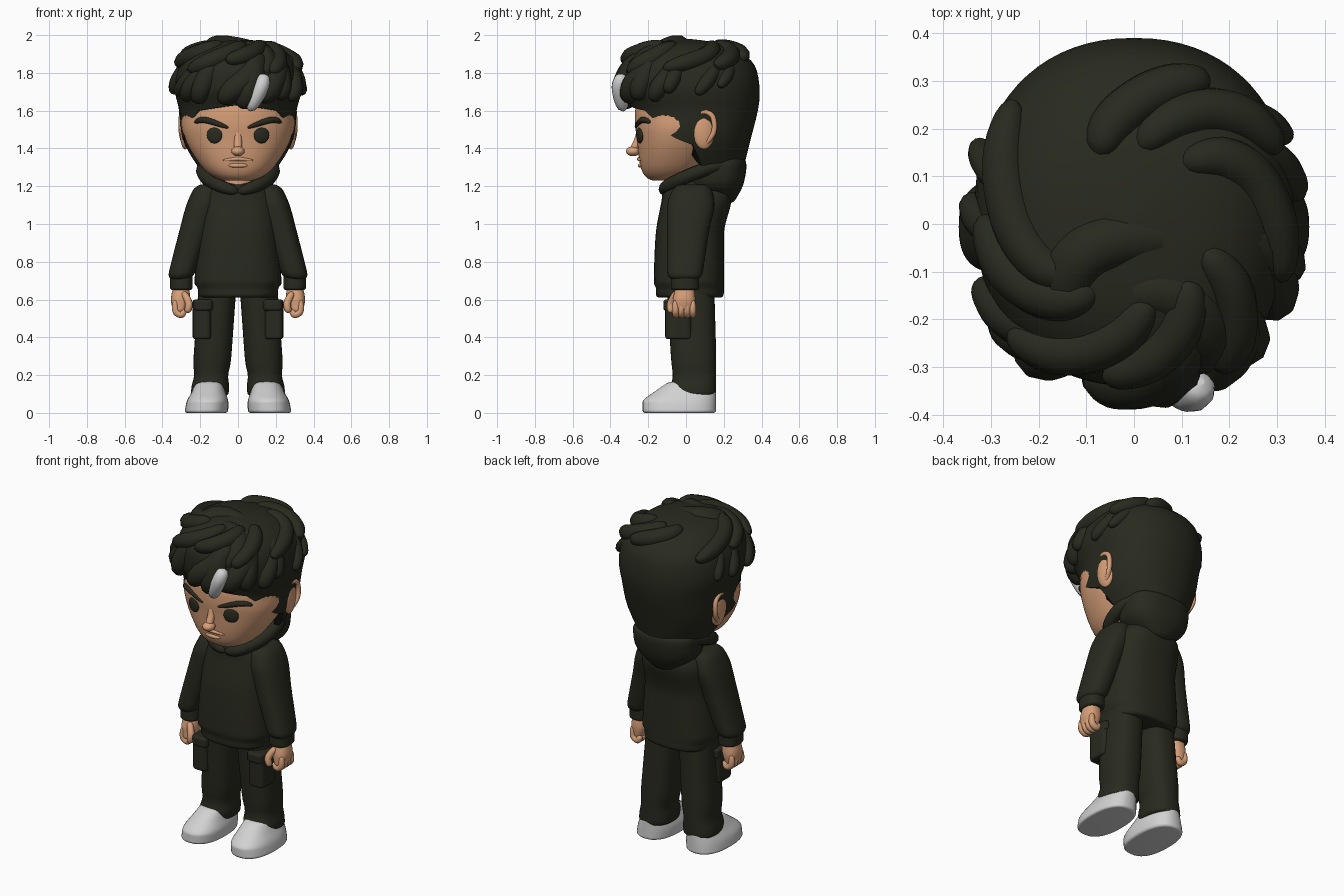
import bpy, bmesh, math, random
from mathutils import Vector

random.seed(4)
cube = bpy.data.objects.get("Cube")
if cube:
    bpy.data.objects.remove(cube, do_unlink=True)


def material(name, *rgb):
    mat = bpy.data.materials.new(name)
    mat.use_nodes = True
    mat.diffuse_color = (*rgb, 1)
    shader = next(node for node in mat.node_tree.nodes if node.type == 'BSDF_PRINCIPLED')
    shader.inputs["Base Color"].default_value = (*rgb, 1)
    shader.inputs["Roughness"].default_value = 0.8
    return mat


DARK = material("dark olive", .021, .022, .013)
SKIN = material("warm skin", .68, .35, .19)
WHITE = material("soft white", .64, .64, .65)
parts = []


def add(name, mesh, mat):
    mesh.materials.clear()
    mesh.materials.append(mat)
    ob = bpy.data.objects.new(name, mesh)
    bpy.context.collection.objects.link(ob)
    parts.append(ob)
    return ob


def smooth(rows, held=True, steps=6):
    """Spline through rows; held keeps it between neighbouring values."""
    last = len(rows) - 1
    out = []
    for i in range(last):
        before, start, end, after = (rows[max(0, min(last, i + k))] for k in (-1, 0, 1, 2))
        for step in range(steps):
            t = step / steps
            point = []
            for p, q, r, s in zip(before, start, end, after):
                bend = 2 * p - 5 * q + 4 * r - s + t * (3 * (q - r) + s - p)
                value = q + t / 2 * (r - p + t * bend)
                point.append(max(min(q, r), min(max(q, r), value)) if held else value)
            out.append(tuple(point))
    return out + [tuple(rows[last])]


def at(rows, key):
    """Interpolate the row whose first value is key."""
    for a, b in zip(rows, rows[1:]):
        if key <= b[0]:
            f = max(0, (key - a[0]) / (b[0] - a[0]))
            return tuple(p + (q - p) * f for p, q in zip(a, b))
    return rows[-1]


def section(row, angle, power, cx=0, inset=0):
    """Point on a rounded cross-section (z, half width, front y, back y); angle 0 is the front."""
    z, width, front, back = row
    s, c = math.sin(angle), math.cos(angle)
    x = math.copysign(abs(s) ** (2 / power), s) * (width - inset)
    y = math.copysign(abs(c) ** (2 / power), c) * ((back - front) / 2 - inset)
    return Vector((cx + x, (front + back) / 2 - y, z))


def bridge(name, rings, mat):
    bm = bmesh.new()
    loops = [[bm.verts.new(p) for p in ring] for ring in rings]
    for a, b in zip(loops, loops[1:]):
        for i in range(len(a)):
            bm.faces.new((a[i - 1], a[i], b[i], b[i - 1]))
    bm.faces.new(loops[0])
    bm.faces.new(loops[-1])
    bmesh.ops.recalc_face_normals(bm, faces=bm.faces)
    mesh = bpy.data.meshes.new(name)
    bm.to_mesh(mesh)
    bm.free()
    return add(name, mesh, mat)


def loft(name, rows, mat, low_x=0, high_x=0, power=2.4, soft=.02, rings=32, seg=40):
    """Stack of cross-sections with rounded ends, leaning from low_x to high_x."""
    rows = smooth(rows)
    low, high = rows[0][0], rows[-1][0]
    out = []
    for k in range(rings + 1):
        f = (1 - math.cos(math.pi * k / rings)) / 2
        z = low + (high - low) * f
        gap = max(0, soft - min(z - low, high - z))
        inset = soft - math.sqrt(max(0, soft * soft - gap * gap))
        row = at(rows, z)
        cx = low_x + (high_x - low_x) * f
        out.append([section(row, math.tau * i / seg, power, cx, inset) for i in range(seg)])
    return bridge(name, out, mat)


def slab(name, low, high, box, mat, x, power=4):
    return loft(name, [(low, *box), (high, *box)], mat, x, x, power, soft=.015)


def tube(name, pts, radius, mat, side=1, blunt=4):
    """Tube through points, rounded towards both ends; a low blunt value gives a long taper."""
    curve = bpy.data.curves.new(name, 'CURVE')
    curve.dimensions = '3D'
    curve.bevel_depth = radius
    curve.bevel_resolution = 3
    curve.use_fill_caps = True
    pts = smooth(pts, held=False)
    spline = curve.splines.new('POLY')
    spline.points.add(len(pts) - 1)
    for i, (x, y, z) in enumerate(pts):
        spline.points[i].co = (x * side, y, z, 1)
        along = abs(2 * i / (len(pts) - 1) - 1)
        spline.points[i].radius = max(.2, math.sqrt(1 - along ** blunt))
    path = bpy.data.objects.new(name + "_path", curve)
    bpy.context.collection.objects.link(path)
    graph = bpy.context.evaluated_depsgraph_get()
    mesh = bpy.data.meshes.new_from_object(path.evaluated_get(graph))
    bpy.data.objects.remove(path, do_unlink=True)
    return add(name, mesh, mat)


def ball(name, loc, size, mat, turn=0):
    bm = bmesh.new()
    bmesh.ops.create_uvsphere(bm, u_segments=24, v_segments=16, radius=1)
    mesh = bpy.data.meshes.new(name)
    bm.to_mesh(mesh)
    bm.free()
    ob = add(name, mesh, mat)
    ob.location, ob.scale, ob.rotation_euler.z = loc, size, turn


# Head and neck
head = [(1.23, .1, -.2, 0), (1.3, .19, -.24, .1), (1.45, .28, -.26, .2),
        (1.6, .3, -.27, .28), (1.8, .2, -.2, .2)]
loft("head", head, SKIN, power=2.2, soft=.03, seg=56)
slab("neck", 1.1, 1.3, (.09, -.11, .1), SKIN, 0, power=2)


def face(x, z):
    """Point on the front of the face."""
    row = at(smooth(head), z)
    return (x, section(row, math.asin(abs(x / row[1]) ** 1.1), 2.2).y, z)


# Face details
tube("nose_bridge", [(0, -.24, 1.5), (0, -.255, 1.44), (0, -.285, 1.38)], .022, SKIN, blunt=6)
ball("nose_tip", (0, -.28, 1.385), (.035, .038, .026), SKIN)
tube("upper_lip", [face(x, 1.345 - .1 * abs(x)) for x in (-.08, -.03, 0, .03, .08)], .011, SKIN, blunt=2)
tube("lower_lip", [face(x, 1.31) for x in (-.05, 0, .05)], .012, SKIN, blunt=2)
for side, word in ((1, "left_"), (-1, "right_")):
    ball(word + "eye", face(side * .125, 1.47), (.043, .014, .043), DARK, side / 3)
    tube(word + "eyebrow", [face(.05, 1.51), face(.17, 1.55), face(.23, 1.54)], .017, DARK, side, 2)
    ball(word + "ear", (side * .28, .095, 1.5), (.028, .06, .105), SKIN, side * .15)
    tube(word + "ear_rim", [(.28, .05, 1.5), (.295, .08, 1.59), (.3, .14, 1.57), (.3, .145, 1.48),
                            (.28, .08, 1.4)], .014, SKIN, side)

# Hair shell with a hairline that dips at the sideburns and nape
hair = smooth([(1.28, .2, -.24, .3), (1.44, .29, -.27, .34), (1.6, .31, -.29, .38), (1.72, .335, -.34, .39),
               (1.86, .3, -.32, .35), (1.95, .19, -.2, .2), (1.98, .02, -.02, .02)])
hairline = [(0, 1.63), (40, 1.6), (72, 1.46), (90, 1.42), (100, 1.3), (180, 1.3)]


def scalp(deg, z, scale=1):
    x, y, z = section(at(hair, z), math.radians(deg), 2.2)
    return (x * scale, y * scale, z)


def hair_ring(rise, scale=1):
    ring = []
    for deg in range(-180, 180, 5):
        low = at(hairline, abs(deg))[1]
        ring.append(scalp(deg, low + (hair[-1][0] - low) * rise, scale))
    return ring


shell = [hair_ring(math.sin(math.pi / 2 * k / 24)) for k in range(25)]
bridge("hair_shell", [hair_ring(0, .9)] + shell, DARK)


def lock(name, deg, sweep, top, tip, radius):
    """Half-sunk lock of hair sweeping over the scalp, lifting off towards its tip."""
    steps = [k / 4 for k in range(5)]
    tube(name, [scalp(deg + sweep * (1 - u), top + (tip - top) * u, .8 + .24 * u) for u in steps],
         radius, DARK, blunt=3)


# Fringe and crown locks, curls on top and the white streak
for k in range(13):
    deg = 18 * k - 108 + random.uniform(-4, 4)
    aside = abs(deg) / 110
    lock(f"fringe_lock_{k + 1}", deg, random.uniform(10, 50), 1.9,
         1.6 + .09 * aside + random.uniform(0, .04), .07 - .035 * aside)
for k in range(8):
    lock(f"crown_lock_{k + 1}", 40 * k - 130, random.uniform(40, 90), 1.95, random.uniform(1.8, 1.88), .05)
tube("top_curl", [(.12, -.04, 1.92), (0, -.03, 1.93), (-.1, -.06, 1.935), (-.14, -.14, 1.9),
                  (-.1, -.24, 1.84)], .065, DARK, blunt=3)
tube("front_curl", [(-.06, -.2, 1.88), (.02, -.14, 1.91), (.11, -.16, 1.9), (.15, -.23, 1.85),
                    (.12, -.3, 1.78)], .065, DARK, blunt=3)
tube("white_streak", [(.14, -.33, 1.79), (.12, -.355, 1.72), (.06, -.33, 1.6)], .04, WHITE, blunt=3)

# Hoodie with a waistband, hanging hood and collar
loft("hoodie_body", [(.61, .21, -.16, .2), (.67, .215, -.16, .2), (.7, .23, -.17, .2), (.95, .21, -.16, .2),
                     (1.12, .2, -.13, .24), (1.2, .15, -.12, .22), (1.23, .12, -.07, .2)], DARK, power=2.6)
loft("hood", [(1.11, .06, .13, .25), (1.2, .18, .02, .3), (1.3, .2, .03, .32), (1.35, .18, .1, .31)], DARK)
half = [(0, -.12, 1.17), (.09, -.1, 1.2), (.17, .0, 1.25), (.18, .13, 1.3), (.11, .23, 1.32)]
tube("hood_collar", half + [(-x, y, z) for x, y, z in reversed(half)], .037, DARK, blunt=8)

for side, word in ((1, "left_"), (-1, "right_")):
    # Sleeve and cuff
    loft(word + "sleeve", [(.7, .06, -.09, .08), (.75, .07, -.1, .09), (.95, .08, -.1, .12),
                           (1.1, .085, -.1, .15), (1.21, .07, -.06, .13)], DARK, side * .31, side * .155, soft=.04)
    slab(word + "cuff", .65, .73, (.06, -.08, .07), DARK, side * .3, power=2.4)
    # Hand with curled fingers
    loft(word + "palm", [(.53, .03, -.07, .04), (.6, .05, -.07, .05), (.68, .04, -.05, .04)],
         SKIN, side * .31, side * .3)
    for k in range(4):
        y = .03 * k - .055
        tube(f"{word}finger_{k + 1}", [(.33, y, .6), (.33, y, .54), (.3, y, .52), (.28, y, .55)],
             .019, SKIN, side)
    tube(word + "thumb", [(.29, -.05, .64), (.26, -.08, .58), (.27, -.08, .53)], .02, SKIN, side)
    # Trouser leg, cargo pocket and flap
    loft(word + "trouser_leg", [(.09, .1, -.07, .16), (.14, .1, -.08, .16), (.2, .09, -.07, .16),
                                (.3, .1, -.08, .16), (.65, .1, -.1, .15)], DARK, side * .15, side * .11)
    slab(word + "cargo_pocket", .39, .57, (.05, -.11, .03), DARK, side * .19)
    slab(word + "pocket_flap", .54, .6, (.055, -.12, .04), DARK, side * .185)
    # Shoe
    loft(word + "shoe", [(0, .115, -.23, .16), (.06, .11, -.23, .16), (.11, .09, -.17, .16),
                         (.165, .07, -.09, .14)], WHITE, side * .168, side * .15, soft=.015)

# Smooth shading that keeps sharp edges
bpy.ops.object.select_all(action='DESELECT')
for ob in parts:
    ob.select_set(True)
bpy.context.view_layer.objects.active = parts[0]
bpy.ops.object.shade_smooth_by_angle(angle=math.radians(50))
